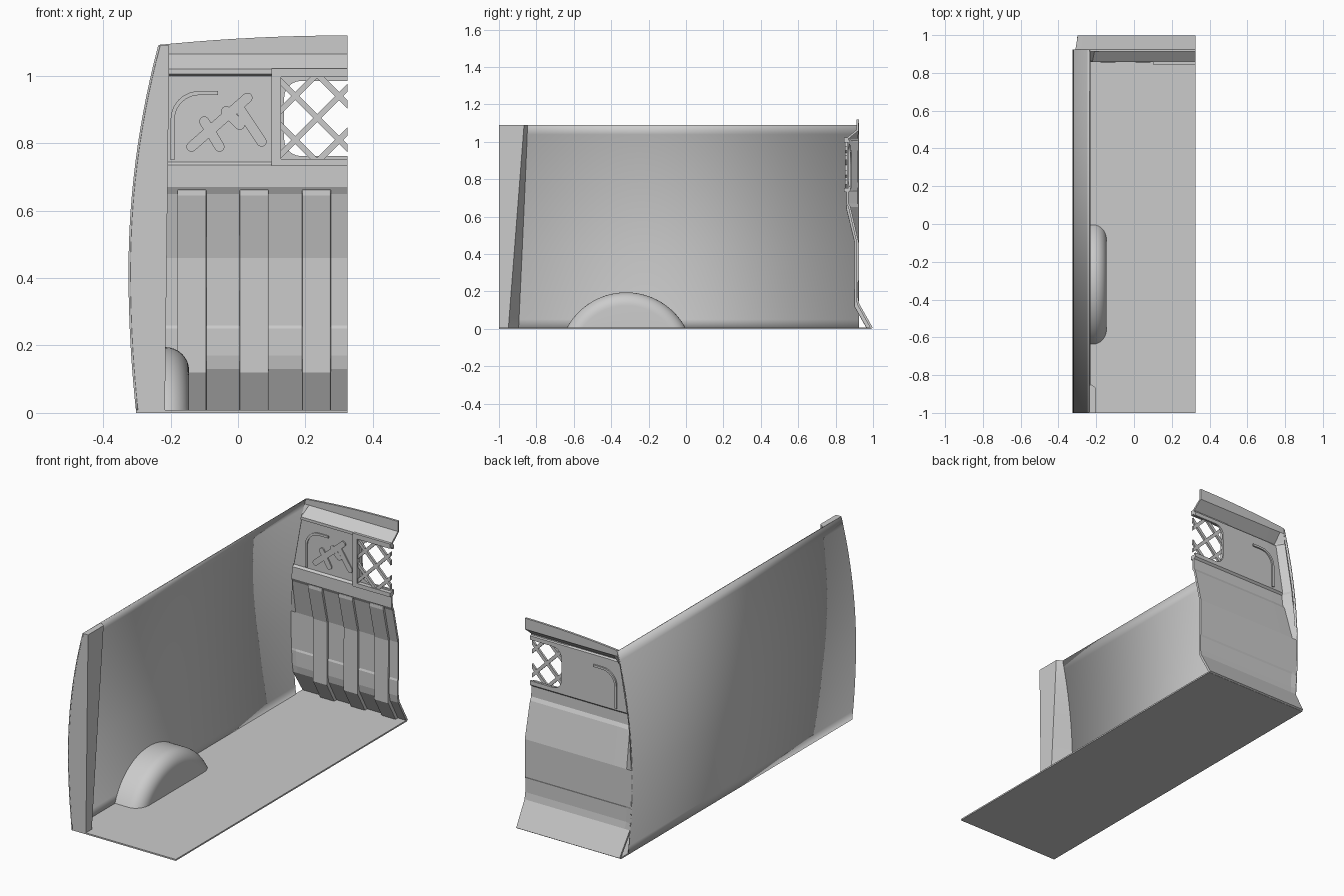
import bpy, bmesh, math
from mathutils import Vector, Matrix

if "Cube" in bpy.data.objects:
    bpy.data.objects.remove(bpy.data.objects["Cube"])

XR = 0.325          # cut plane on the vehicle centreline
TOP = 1.09          # top of side wall


def wall_x(z):
    """Outer bulge of the side wall at height z."""
    z = min(z, TOP)
    k = 0.130 if z < 0.42 else 0.196
    return -0.325 + k * (z - 0.42) ** 2


def finish(name, bm, smooth=None):
    me = bpy.data.meshes.new(name)
    bm.to_mesh(me)
    bm.free()
    ob = bpy.data.objects.new(name, me)
    bpy.context.collection.objects.link(ob)
    bpy.ops.object.select_all(action='DESELECT')
    bpy.context.view_layer.objects.active = ob
    ob.select_set(True)
    if smooth:
        bpy.ops.object.shade_smooth_by_angle(angle=math.radians(smooth))
    return ob


def apply(ob, kind, **props):
    bpy.context.view_layer.objects.active = ob
    mod = ob.modifiers.new(kind.title(), kind)
    for k, v in props.items():
        setattr(mod, k, v)
    bpy.ops.object.modifier_apply(modifier=mod.name)


def loft(rows, closed=False):
    """Skin a list of equal-length point rows; closed rows get end caps."""
    bm = bmesh.new()
    vs = [[bm.verts.new(p) for p in r] for r in rows]
    n = len(rows[0])
    for a, b in zip(vs, vs[1:]):
        for j in range(n if closed else n - 1):
            k = (j + 1) % n
            bm.faces.new((a[j], a[k], b[k], b[j]))
    if closed:
        bm.faces.new(vs[0][::-1])
        bm.faces.new(vs[-1])
        bmesh.ops.recalc_face_normals(bm, faces=bm.faces)
    return bm


def plate(outline, y0, y1):
    """Extrude an xz outline between two depths."""
    return loft([[(x, y, z) for x, z in outline] for y in (y0, y1)], True)


def rounded(x0, x1, z0, z1, r, n=6):
    pts = []
    for cx, cz, a0 in ((x1 - r, z1 - r, 0), (x0 + r, z1 - r, 90),
                       (x0 + r, z0 + r, 180), (x1 - r, z0 + r, 270)):
        for i in range(n + 1):
            a = math.radians(a0 + 90 * i / n)
            pts.append((cx + r * math.cos(a), cz + r * math.sin(a)))
    return pts


def capsule(p, q, r, n=8):
    a0 = math.atan2(q[1] - p[1], q[0] - p[0])
    return [(c[0] + r * math.cos(a0 + s + math.pi * i / n),
             c[1] + r * math.sin(a0 + s + math.pi * i / n))
            for c, s in ((q, -math.pi / 2), (p, math.pi / 2)) for i in range(n + 1)]


def box(name, x0, x1, y0, y1, z0, z1):
    return finish(name, plate([(x0, z0), (x1, z0), (x1, z1), (x0, z1)], y0, y1))


# Floor
box("floor", -0.302, XR, -1, 0.99, 0, 0.008)

# Curved side wall
zs = [TOP * i / 22 for i in range(23)]
wall = finish("side_wall", loft([[(wall_x(z), y, z) for y in (0.924, -1)] for z in zs]), 30)
apply(wall, 'SOLIDIFY', thickness=0.006, offset=-1)

# Door pillar with slanted rear face
rows = []
for z in zs:
    t = z / TOP
    xi = -0.217 + 0.013 * t
    rows.append([(wall_x(z), -1, z), (xi, -1, z), (xi, -0.95 + 0.084 * t, z),
                 (wall_x(z) + 0.003, -0.893 + 0.048 * t, z)])
finish("door_pillar", loft(rows, True), 30)

# Wheel arch: rounded section swept round the axle, trimmed at the floor
sec = [(-0.318, 0.36)]
for i in range(9):
    a = math.pi / 2 * i / 8
    sec.append((-0.215 + 0.07 * math.sin(a), 0.29 + 0.07 * math.cos(a)))
sec.append((-0.145, 0.05))
rows = []
for i in range(41):
    a = math.radians(20 + 140 * i / 40)
    rows.append([(x, -0.32 + r * math.cos(a), -0.165 + r * math.sin(a)) for x, r in sec])
bm = loft(rows)
bmesh.ops.bisect_plane(bm, geom=bm.verts[:] + bm.edges[:] + bm.faces[:],
                       plane_co=(0, 0, 0.004), plane_no=(0, 0, 1), clear_inner=True)
for v in bm.verts:                              # keep the inner end inside the wall
    v.co.x = max(v.co.x, wall_x(v.co.z) + 0.003)
bmesh.ops.recalc_face_normals(bm, faces=bm.faces)
finish("wheel_arch", bm, 40)

# Bulkhead sheet, with a flange bending back to meet the wall
prof = [(0.988, 0), (0.915, 0.13), (0.908, 0.17), (0.908, 0.25), (0.912, 0.26),
        (0.912, 0.46), (0.868, 0.65), (0.857, 0.67), (0.857, 0.735), (0.868, 0.745),
        (0.868, 1.0), (0.857, 1.005), (0.857, 1.02), (0.912, 1.065), (0.912, 1.12)]
rows = []
for y, z in prof:
    x0 = wall_x(z) + 0.004
    x1 = x0 + 0.03
    row = [(x0, max(y, 0.912), z)]
    row += [(x1 + (XR - x1) * i / 8, y, z) for i in range(9)]
    if z > 1.1:                                 # arched roof line
        row = [(x, yy, 1.12 - 0.028 * ((XR - x) / 0.56) ** 2) for x, yy, _ in row]
    rows.append(row)
bulkhead = finish("bulkhead", loft(rows))
apply(bulkhead, 'SOLIDIFY', thickness=0.012, offset=-1)

# Window opening in the bulkhead
cutter = finish("window_cutter", plate(rounded(0.137, 0.5, 0.762, 0.985, 0.05), 0.8, 0.95))
cutter.hide_render = True
apply(bulkhead, 'BOOLEAN', operation='DIFFERENCE', object=cutter, solver='EXACT')
bpy.data.objects.remove(cutter)

# Raised vertical ribs following the bulkhead
front = [(0.965, 0.004), (0.899, 0.12), (0.901, 0.46), (0.856, 0.645), (0.857, 0.663)]
back = [(0.874, 0.663), (0.873, 0.65), (0.918, 0.46), (0.918, 0.135), (0.992, 0.004)]
for i, x in enumerate((-0.18, 0.005, 0.19)):
    rib = finish(f"rib_{i + 1}", loft([[(xx, y, z) for y, z in front + back]
                                       for xx in (x, x + 0.086)], True))
    apply(rib, 'BEVEL', width=0.004, segments=2, limit_method='ANGLE')

# Window frame
GX, GZ0, GZ1, GY0, GY1 = 0.10, 0.732, 1.022, 0.845, 0.87
box("window_frame_bottom", GX, XR, GY0, GY1, GZ0, 0.754)
box("window_frame_top", GX, XR, GY0, GY1, 0.996, GZ1)
box("window_frame_side", GX, 0.127, GY0, GY1, 0.754, 0.996)

# Diagonal guard lattice, trimmed to the frame
bm = bmesh.new()
for s in (1, -1):
    for k in range(-4, 5):
        m = (Matrix.Translation((0.235 + 0.13 * k, 0.857, 0.875))
             @ Matrix.Rotation(s * math.pi / 4, 4, 'Y')
             @ Matrix.Diagonal((0.017, 0.012, 1.0, 1)))
        bmesh.ops.create_cube(bm, size=1, matrix=m)
for co, no in (((0.12, 0, 0), (-1, 0, 0)), ((XR, 0, 0), (1, 0, 0)),
               ((0, 0, 0.75), (0, 0, -1)), ((0, 0, 1.0), (0, 0, 1))):
    cut = bmesh.ops.bisect_plane(bm, geom=bm.verts[:] + bm.edges[:] + bm.faces[:],
                                 plane_co=co, plane_no=no, clear_outer=True)
    edges = [e for e in cut['geom_cut'] if isinstance(e, bmesh.types.BMEdge)]
    bmesh.ops.holes_fill(bm, edges=edges, sides=0)
finish("window_lattice", bm)

# Plain stamped stiffening beads on the upper panel
beads = [((-0.138, 0.79), (0.028, 0.935)), ((-0.1, 0.865), (-0.055, 0.79)),
         ((-0.035, 0.895), (0.005, 0.855)), ((0.0, 0.91), (0.07, 0.805))]
for i, (p, q) in enumerate(beads):
    finish(f"panel_bead_{i + 1}", plate(capsule(p, q, 0.015), 0.861 + 0.0004 * i, 0.872))

# Curved corner bead of the upper panel
arc = [(math.radians(90 + 90 * i / 10)) for i in range(11)]
outer = [(-0.06, 0.955)] + [(-0.115 + 0.085 * math.cos(a), 0.87 + 0.085 * math.sin(a)) for a in arc]
inner = [(-0.115 + 0.073 * math.cos(a), 0.87 + 0.073 * math.sin(a)) for a in reversed(arc)]
finish("corner_bead", plate(outer + [(-0.2, 0.75), (-0.188, 0.75)] + inner + [(-0.06, 0.943)], 0.862, 0.886))
